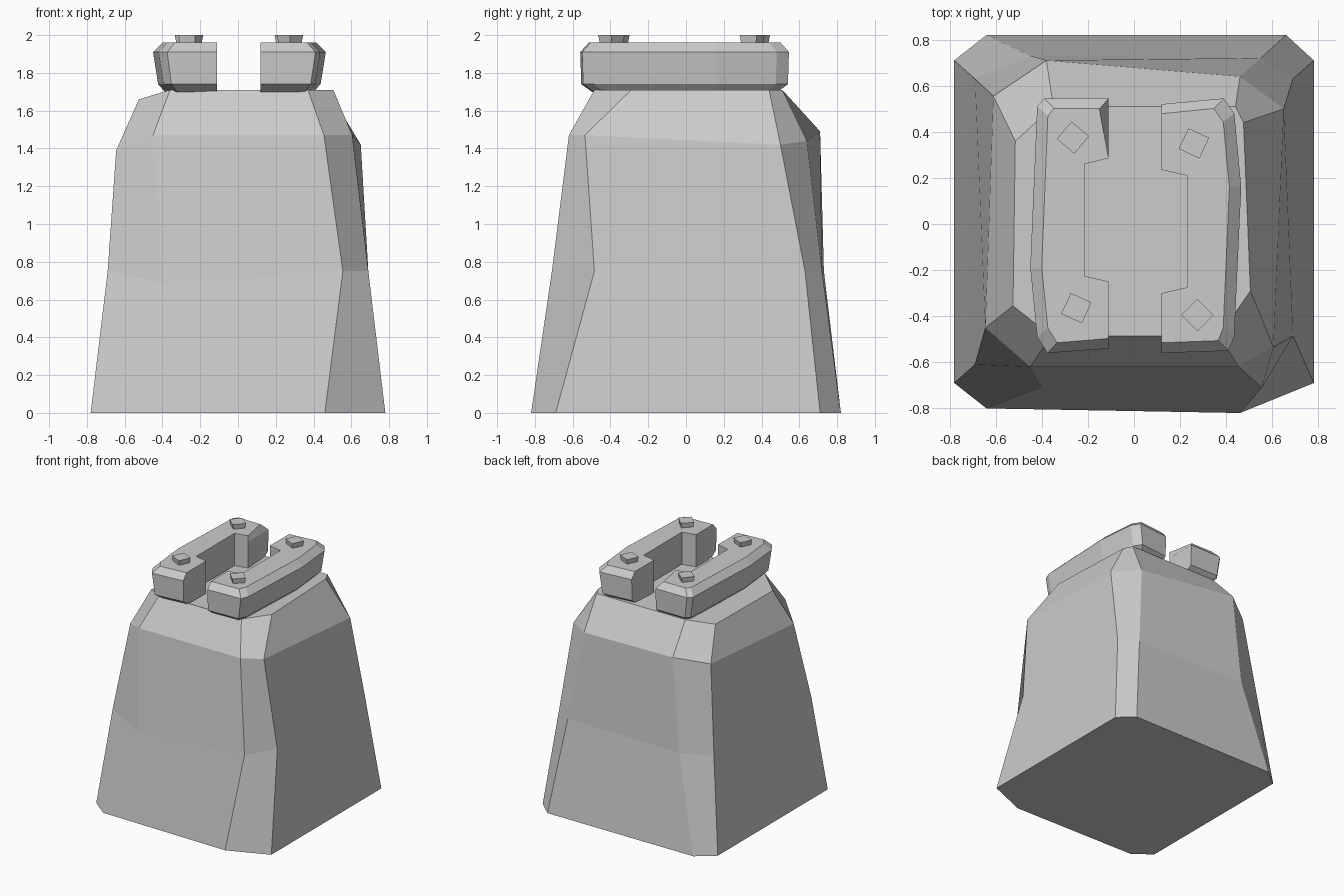
import bpy, bmesh
from math import cos, sin, pi, radians


def loft(name, rings):
    """Flat-shaded solid through equal-length rings of 3D points."""
    bm = bmesh.new()
    vs = [[bm.verts.new(p) for p in r] for r in rings]
    n = len(rings[0])
    for a, b in zip(vs, vs[1:]):
        for i in range(n):
            j = (i + 1) % n
            bm.faces.new((a[i], a[j], b[j], b[i]))
    bm.faces.new(vs[0][::-1])
    bm.faces.new(vs[-1])
    bmesh.ops.recalc_face_normals(bm, faces=bm.faces)
    me = bpy.data.meshes.new(name)
    bm.to_mesh(me)
    bm.free()
    ob = bpy.data.objects.new(name, me)
    bpy.context.collection.objects.link(ob)
    return ob


# Stone pedestal: irregular octagon sections, bottom to top
base = [(-.64, -.80, 0), (.46, -.82, 0), (.78, -.69, 0), (.78, .71, 0),
        (.66, .82, 0), (-.64, .82, 0), (-.78, .71, 0), (-.78, -.69, 0)]
middle = [(-.40, -.71, .69), (.555, -.71, .75), (.69, -.485, .75), (.69, .63, .75),
          (.55, .72, .75), (-.45, .73, .75), (-.69, .63, .75), (-.69, -.61, .75)]
shoulder = [(-.45, -.62, 1.47), (.455, -.62, 1.47), (.605, -.535, 1.47), (.65, .50, 1.42),
            (.46, .64, 1.44), (-.38, .71, 1.49), (-.61, .555, 1.44), (-.645, -.45, 1.39)]
crown = [(-.36, -.485, 1.71), (.37, -.485, 1.71), (.505, -.29, 1.71), (.475, .44, 1.71),
         (.44, .51, 1.71), (-.35, .51, 1.71), (-.515, .36, 1.66), (-.525, -.355, 1.66)]
loft("stone_pedestal", [base, middle, shoulder, crown])


# C-shaped brackets with bevelled outer edges
def bracket(name, outline, chip=None):
    def ring(z, sx, sy):
        return [(x * sx if abs(x) > .3 else x, y * sy if abs(y) > .4 else y, z)
                for x, y in outline]
    top = ring(1.96, .89, .92)
    if chip:
        top[0] = chip
    loft(name, [ring(1.70, .86, .89), ring(1.74, .94, .99), ring(1.91, 1, 1), top])


bracket("left_bracket",
        [(-.11, .545), (-.39, .545), (-.42, .51), (-.45, -.19), (-.42, -.49), (-.375, -.56),
         (-.11, -.54), (-.11, -.25), (-.215, -.225), (-.215, .26), (-.11, .285)],
        chip=(-.15, .50, 1.96))
bracket("right_bracket",
        [(.12, .52), (.39, .545), (.435, .48), (.465, .16), (.435, -.49), (.41, -.55),
         (.12, -.56), (.12, -.30), (.23, -.275), (.23, .21), (.12, .235)])

# Square bolts, flaring slightly towards the top
bolts = [(-.265, .375, 50), (.26, .35, 65), (-.25, -.365, 65), (.275, -.395, 45)]
for k, (x, y, turn) in enumerate(bolts):
    a = radians(turn + 45)
    loft(f"bolt_{k + 1}",
         [[(x + r * cos(a + i * pi / 2), y + r * sin(a + i * pi / 2), z) for i in range(4)]
          for r, z in ((.058, 1.94), (.07, 2.0))])
